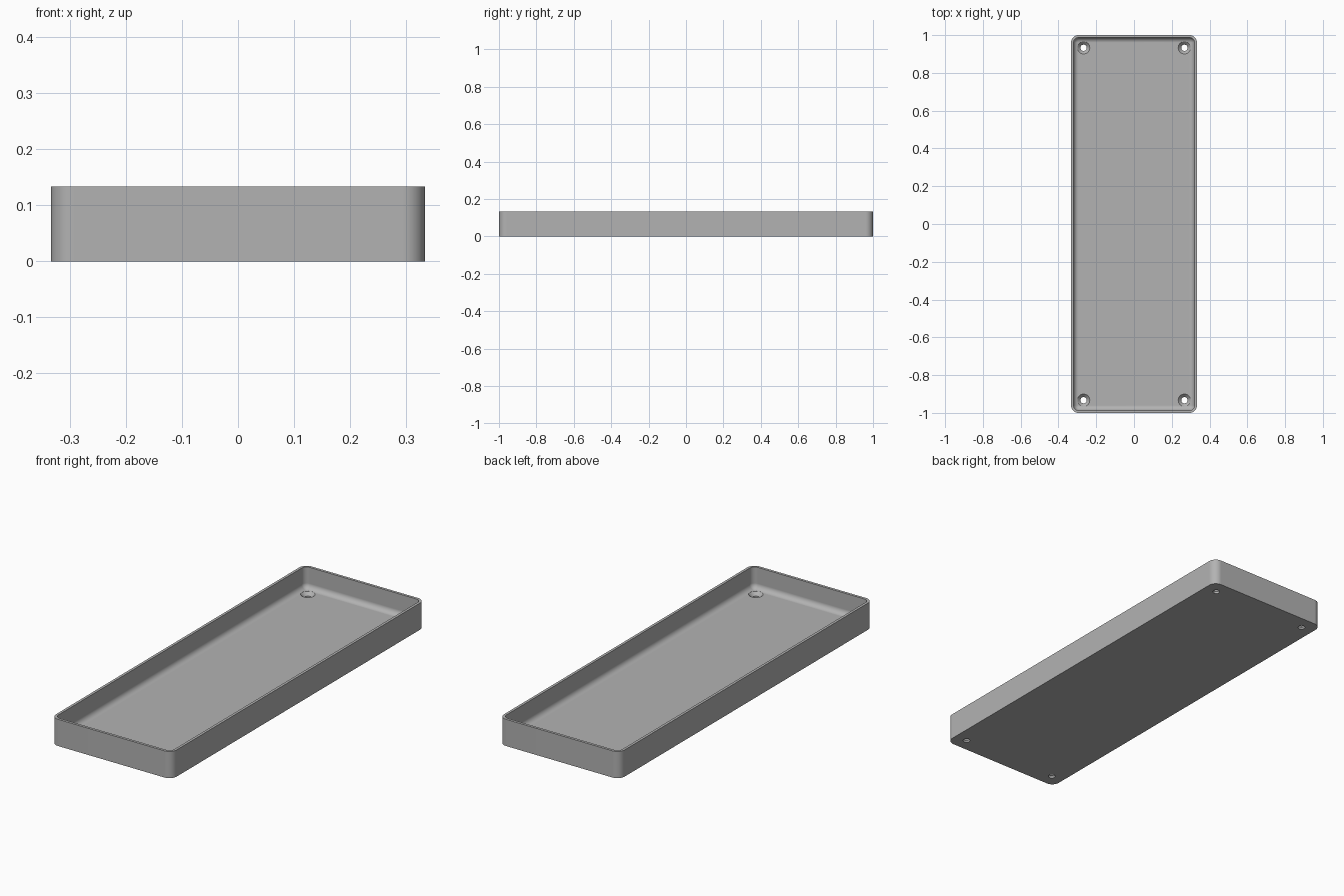
import bpy, bmesh, math

cube = bpy.data.objects.get("Cube")
if cube:
    bpy.data.objects.remove(cube, do_unlink=True)

HALF_X, HALF_Y, HEIGHT = 1 / 3, 1.0, 0.1333
CORNER, WALL, FLOOR, FILLET = 0.04, 0.0133, 0.0267, 0.0265
STEPS = 10

grey = bpy.data.materials.new("plain grey")
grey.use_nodes = True
GREY = (0.45, 0.45, 0.45, 1)
grey.diffuse_color = GREY
grey.node_tree.nodes["Principled BSDF"].inputs["Base Color"].default_value = GREY


def ring(bm, inset, z):
    """Rounded rectangle of vertices, inset from the outer outline."""
    r = max(CORNER - inset, 0.0002)
    verts = []
    for k, (sx, sy) in enumerate([(1, 1), (-1, 1), (-1, -1), (1, -1)]):
        cx, cy = sx * (HALF_X - inset - r), sy * (HALF_Y - inset - r)
        for i in range(STEPS + 1):
            a = math.pi / 2 * (k + i / STEPS)
            verts.append(bm.verts.new((cx + r * math.cos(a), cy + r * math.sin(a), z)))
    return verts


def bridge(bm, lower, upper):
    n = len(lower)
    for i in range(n):
        j = (i + 1) % n
        bm.faces.new((lower[i], lower[j], upper[j], upper[i]))


def finish(bm, name):
    bmesh.ops.recalc_face_normals(bm, faces=bm.faces)
    mesh = bpy.data.meshes.new(name)
    bm.to_mesh(mesh)
    bm.free()
    mesh.materials.append(grey)
    obj = bpy.data.objects.new(name, mesh)
    bpy.context.collection.objects.link(obj)
    return obj


# Tray: outer wall, rim, inner wall, rounded floor edge and floor
bm = bmesh.new()
profile = [(0, 0), (0, HEIGHT), (WALL, HEIGHT)]
for i in range(STEPS + 1):
    a = math.pi / 2 * i / STEPS
    profile.append((WALL + FILLET * (1 - math.cos(a)), FLOOR + FILLET * (1 - math.sin(a))))
rings = [ring(bm, inset, z) for inset, z in profile]
for lower, upper in zip(rings, rings[1:]):
    bridge(bm, lower, upper)
bm.faces.new(rings[0])
bm.faces.new(rings[-1])
tray = finish(bm, "tray")

# Countersunk screw holes in the four corners
bm = bmesh.new()
hole_profile = [(0.0165, -0.02), (0.0165, FLOOR - 0.0165), (0.033, FLOOR), (0.033, FLOOR + 0.04)]
for x in (-0.267, 0.267):
    for y in (-0.933, 0.933):
        loops = []
        for r, z in hole_profile:
            loops.append([bm.verts.new((x + r * math.cos(math.tau * i / 32),
                                        y + r * math.sin(math.tau * i / 32), z))
                          for i in range(32)])
        for lower, upper in zip(loops, loops[1:]):
            bridge(bm, lower, upper)
        bm.faces.new(loops[0])
        bm.faces.new(loops[-1])
cutter = finish(bm, "screw_hole_cutter")
cutter.hide_render = True

cut = tray.modifiers.new("screw holes", 'BOOLEAN')
cut.operation = 'DIFFERENCE'
cut.solver = 'EXACT'
cut.object = cutter
bpy.ops.object.select_all(action='DESELECT')
tray.select_set(True)
bpy.context.view_layer.objects.active = tray
bpy.ops.object.modifier_apply(modifier=cut.name)
bpy.data.objects.remove(cutter, do_unlink=True)

# Smooth curved walls, crisp rim and holes
bpy.ops.object.shade_smooth_by_angle(angle=math.radians(30))
weighted = tray.modifiers.new("flat panels", 'WEIGHTED_NORMAL')
weighted.keep_sharp = True
